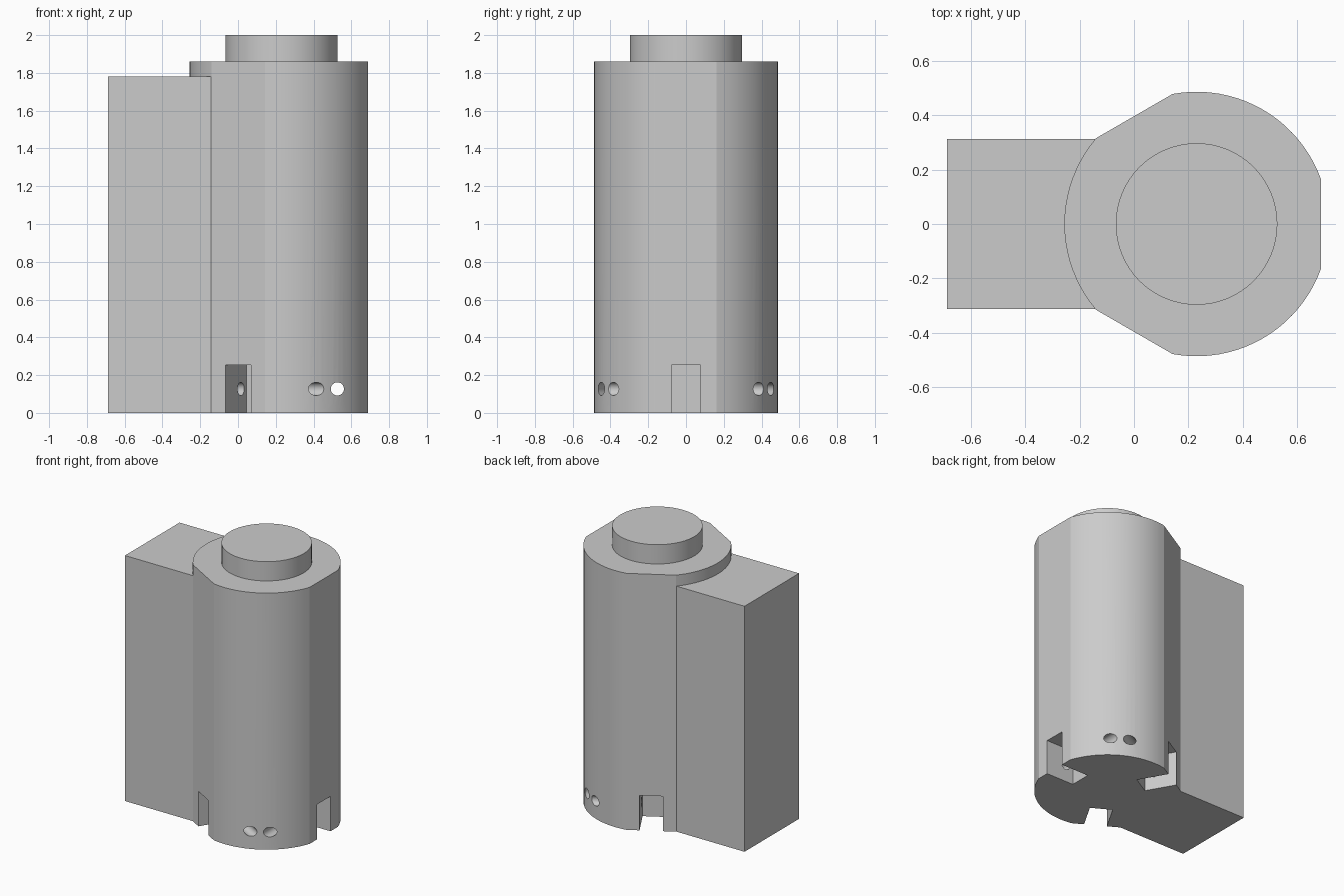
import bpy, bmesh, math
from mathutils import Matrix, Vector

if "Cube" in bpy.data.objects:
    bpy.data.objects.remove(bpy.data.objects["Cube"])

CX = 0.23            # axis of the round body
R, FLAT = 0.486, 0.458   # body radius, distance of the three flats
FLAT_ANGLES = [0, 120, 240]


def prism(name, outline, z0, z1):
    """Extrude a closed xy outline from z0 to z1."""
    bm = bmesh.new()
    face = bm.faces.new([bm.verts.new((x, y, z0)) for x, y in outline])
    ext = bmesh.ops.extrude_face_region(bm, geom=[face])
    top = [v for v in ext["geom"] if isinstance(v, bmesh.types.BMVert)]
    bmesh.ops.translate(bm, verts=top, vec=(0, 0, z1 - z0))
    bmesh.ops.recalc_face_normals(bm, faces=bm.faces)
    mesh = bpy.data.meshes.new(name)
    bm.to_mesh(mesh)
    bm.free()
    ob = bpy.data.objects.new(name, mesh)
    bpy.context.collection.objects.link(ob)
    return ob


def rect(x0, x1, h):
    return [(x0, -h), (x1, -h), (x1, h), (x0, h)]


def circle(r, n, cx=0.0):
    return [(cx + r * math.cos(2 * math.pi * i / n), r * math.sin(2 * math.pi * i / n))
            for i in range(n)]


def combine(target, other, op):
    mod = target.modifiers.new(op, 'BOOLEAN')
    mod.operation, mod.solver, mod.object = op, 'EXACT', other
    other.hide_render = True
    bpy.context.view_layer.objects.active = target
    bpy.ops.object.modifier_apply(modifier=mod.name)
    bpy.data.objects.remove(other, do_unlink=True)


# Round body with three flats
half = math.degrees(math.acos(FLAT / R))
steps = 20
outline = []
for a in FLAT_ANGLES:
    for i in range(steps + 1):
        t = math.radians(a + half + (120 - 2 * half) * i / steps)
        outline.append((CX + R * math.cos(t), R * math.sin(t)))
body = prism("cylinder_body", outline, 0, 1.86)

# Rectangular side block and round top boss
combine(body, prism("side_block", rect(-0.688, -0.08, 0.3125), 0, 1.78), 'UNION')
combine(body, prism("top_boss", circle(0.297, 64, CX), 1.75, 2.0), 'UNION')

# Foot slots in the flats, each crossed by a pin hole
for a in FLAT_ANGLES:
    turn = Matrix.Translation((CX, 0, 0)) @ Matrix.Rotation(math.radians(a), 4, 'Z')
    slot = prism("slot_cutter", rect(0.236, 0.6, 0.077), -0.1, 0.253)
    slot.data.transform(turn)
    combine(body, slot, 'DIFFERENCE')
    hole = prism("pin_hole_cutter", circle(0.035, 24), -0.44, 0.44)
    hole.data.transform(turn @ Matrix.Translation((0.296, 0, 0.127))
                        @ Matrix.Rotation(math.radians(90), 4, 'X'))
    combine(body, hole, 'DIFFERENCE')

# Smooth curved walls, crisp edges
bpy.ops.object.select_all(action='DESELECT')
body.select_set(True)
bpy.context.view_layer.objects.active = body
bpy.ops.object.shade_smooth_by_angle(angle=math.radians(16))
